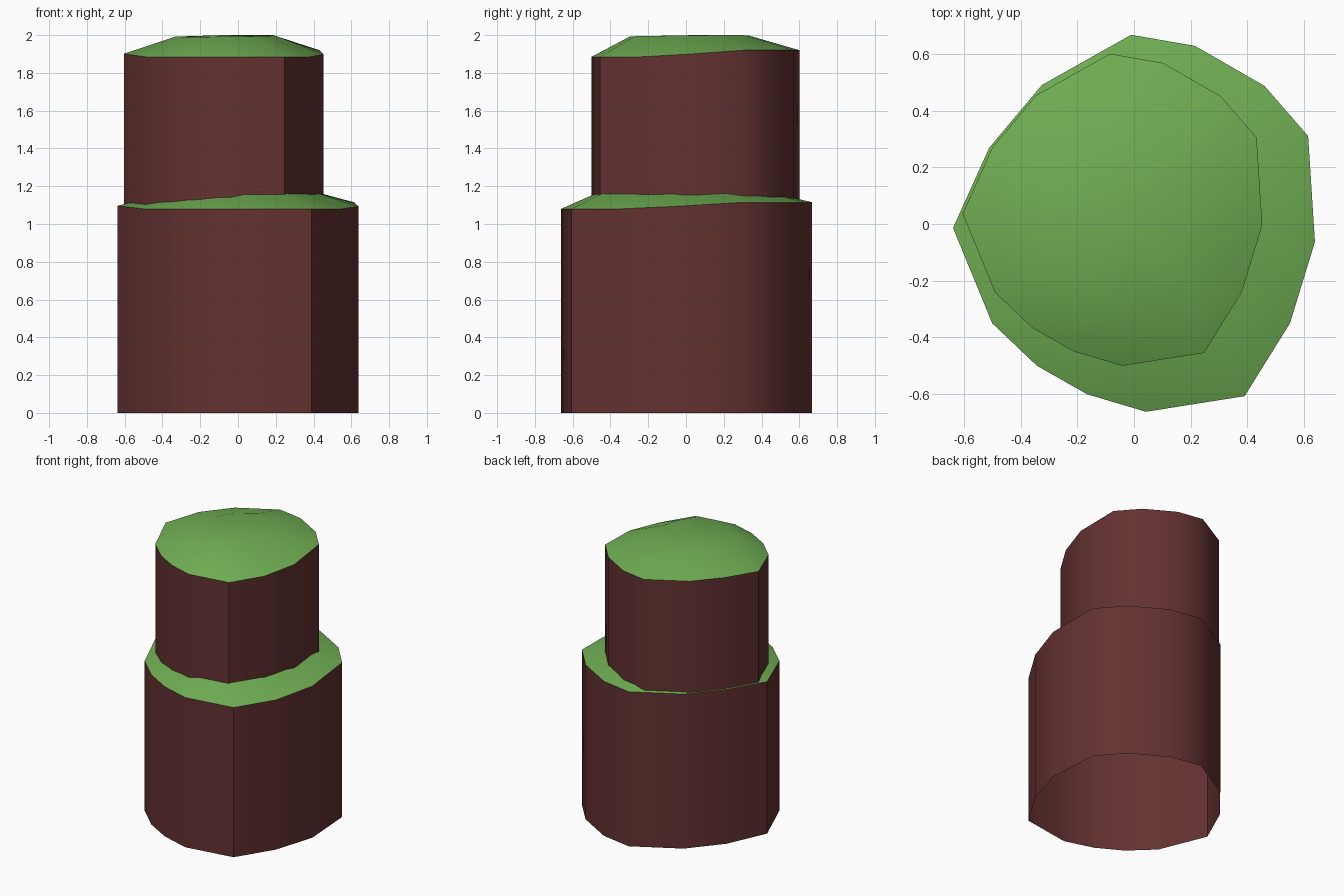
import bpy, bmesh, math

if "Cube" in bpy.data.objects:
    bpy.data.objects.remove(bpy.data.objects["Cube"])

# Irregular outline shared by both tiers (x, y)
OUTLINE = [(-0.01, 0.667), (-0.325, 0.49), (-0.511, 0.268), (-0.638, -0.014),
           (-0.5, -0.35), (-0.342, -0.5), (-0.166, -0.6), (0.042, -0.662),
           (0.39, -0.607), (0.55, -0.35), (0.638, -0.063), (0.614, 0.31),
           (0.46, 0.487), (0.215, 0.628)]


def material(name, color):
    m = bpy.data.materials.new(name)
    m.diffuse_color = (*color, 1)
    m.use_nodes = True
    m.node_tree.nodes["Principled BSDF"].inputs["Base Color"].default_value = m.diffuse_color
    return m


earth = material("red_brown_rock", (0.127, 0.031, 0.031))
grass = material("grass_green", (0.162, 0.429, 0.087))


def clamp(v):
    return max(0.0, min(1.0, v))


def rim_rise(y):
    # the rim climbs gently toward the back
    return 0.035 * clamp((y + 0.28) / 0.58)


def tier(name, scale, dx, dy, base):
    bm = bmesh.new()

    def ring(f):
        out = []
        for x, y in OUTLINE:
            px, py, z = f(x, y)
            out.append(bm.verts.new((px * scale + dx, py * scale + dy, base + z)))
        return out

    bottom = ring(lambda x, y: (x, y, 0))
    rim = ring(lambda x, y: (x, y, 1.08 + rim_rise(y)))
    crown = ring(lambda x, y: (x * 0.5 + 0.01, y * 0.57 - 0.04,
                               1.185 + 0.01 * clamp(0.5 + x * 0.5 + y * 0.5)))
    n = len(OUTLINE)
    # rock wall (open underneath) and sloping grass band
    for lower, upper, mat in ((bottom, rim, 0), (rim, crown, 1)):
        for i in range(n):
            j = (i + 1) % n
            bm.faces.new((lower[i], lower[j], upper[j], upper[i])).material_index = mat
    # grass crown
    centre = bm.verts.new((dx, dy, base + 1.195))
    for i in range(n):
        bm.faces.new((crown[i], crown[(i + 1) % n], centre)).material_index = 1
    bm.normal_update()
    bmesh.ops.recalc_face_normals(bm, faces=bm.faces[:])
    me = bpy.data.meshes.new(name)
    bm.to_mesh(me)
    bm.free()
    me.materials.append(earth)
    me.materials.append(grass)
    ob = bpy.data.objects.new(name, me)
    bpy.context.collection.objects.link(ob)
    bpy.ops.object.select_all(action='DESELECT')
    ob.select_set(True)
    bpy.context.view_layer.objects.active = ob
    bpy.ops.object.shade_smooth_by_angle(angle=math.radians(45))


tier("lower_rock_tier", 1.0, 0.0, 0.0, 0.0)
tier("upper_rock_tier", 0.828, -0.076, 0.048, 0.805)
